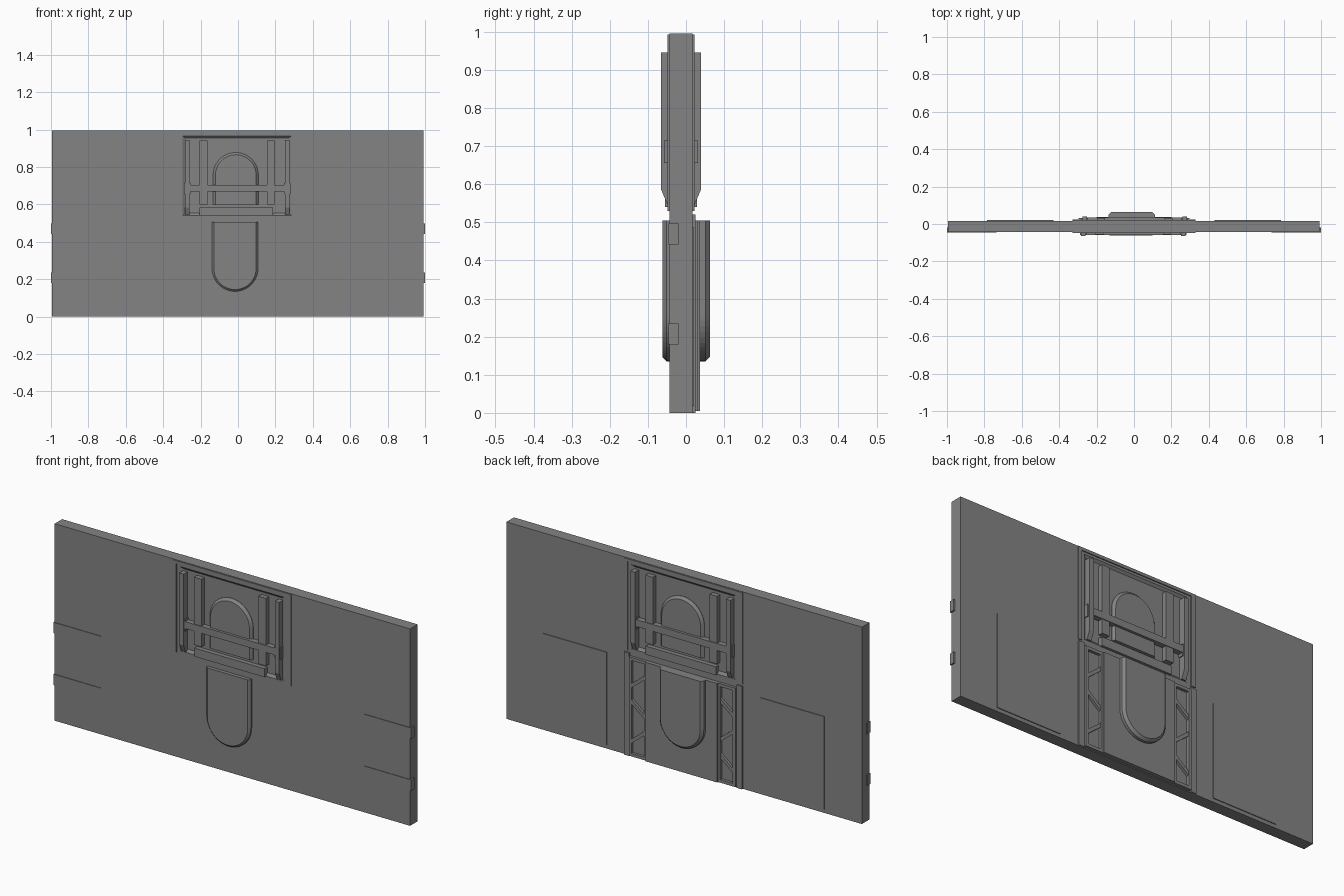
import bpy, bmesh, math
from mathutils import Vector

if "Cube" in bpy.data.objects:
    bpy.data.objects.remove(bpy.data.objects["Cube"])

grey = bpy.data.materials.new("wall grey")
grey.diffuse_color = (0.23, 0.23, 0.23, 1)
grey.use_nodes = True
grey.node_tree.nodes["Principled BSDF"].inputs["Base Color"].default_value = grey.diffuse_color
FRONT, BACK = -0.043, 0.017


def loft(name, ring_a, ring_b, back=False):
    """Closed solid between two matching rings; back=True turns it to the rear side."""
    def place(p):
        return Vector((-p[0], FRONT + BACK - p[1], p[2])) if back else Vector(p)
    bm = bmesh.new()
    a = [bm.verts.new(place(p)) for p in ring_a]
    b = [bm.verts.new(place(p)) for p in ring_b]
    bm.faces.new(a)
    bm.faces.new(b[::-1])
    n = len(a)
    for i in range(n):
        j = (i + 1) % n
        bm.faces.new((a[j], a[i], b[i], b[j]))
    bmesh.ops.recalc_face_normals(bm, faces=bm.faces)
    mesh = bpy.data.meshes.new(name)
    bm.to_mesh(mesh)
    bm.free()
    mesh.materials.append(grey)
    obj = bpy.data.objects.new(name, mesh)
    bpy.context.collection.objects.link(obj)
    return obj


def rect(x0, x1, z0, z1, y):
    return [(x0, y, z0), (x1, y, z0), (x1, y, z1), (x0, y, z1)]


def box(name, x0, x1, y0, y1, z0, z1, back=False):
    return loft(name, rect(x0, x1, z0, z1, y0), rect(x0, x1, z0, z1, y1), back)


def tongue(cx, r, z_flat, z_round, y, sign, n=24):
    """Half-round outline: flat edge at z_flat, arc centred at z_round."""
    pts = [(cx - r, y, z_flat), (cx + r, y, z_flat)]
    for i in range(n + 1):
        t = math.pi * i / n
        pts.append((cx + r * math.cos(t), y, z_round + sign * r * math.sin(t)))
    return pts


def rounded_plate(name, cx, r, z_flat, z_round, sign, y0, y1, chamfer, back=False):
    """Half-round plate with a chamfered outer rim."""
    ym = y1 + chamfer
    loft(name, tongue(cx, r, z_flat, z_round, y0, sign),
         tongue(cx, r, z_flat, z_round, ym, sign), back)
    loft(name + "_rim", tongue(cx, r, z_flat, z_round, ym, sign),
         tongue(cx, r - chamfer, z_flat, z_round, y1, sign), back)


# Main slab
slab = box("wall_slab", -0.995, 0.992, FRONT, BACK, 0, 0.995)

# Upper mechanism on both sides, set in a shallow sloped recess
for back in (False, True):
    tag = "back_" if back else "front_"
    cutter = loft(tag + "recess_cutter", rect(-0.315, 0.305, 0.525, 0.98, -0.055),
                  rect(-0.28, 0.27, 0.555, 0.955, -0.033), back)
    cutter.hide_render = True
    cutter.hide_viewport = True
    mod = slab.modifiers.new(tag + "recess", "BOOLEAN")
    mod.operation = "DIFFERENCE"
    mod.object = cutter

    # Thin raised frame around the recess
    for x0, x1, z0, z1, part in ((-0.33, -0.312, 0.53, 0.993, "left"),
                                 (0.305, 0.33, 0.53, 0.993, "right"),
                                 (-0.33, 0.33, 0.978, 0.993, "top")):
        box(tag + part + "_frame", x0, x1, -0.048, -0.04, z0, z1, back)

    # Outer rods with tapered feet, and inner rods
    for s in (-1, 1):
        c = s * 0.267 - 0.004
        side = [(-0.03, 0.545), (-0.048, 0.545), (-0.065, 0.585),
                (-0.065, 0.945), (-0.03, 0.945)]
        loft(tag + "outer_rod", [(c - 0.012, y, z) for y, z in side],
             [(c + 0.012, y, z) for y, z in side], back)
        c = s * 0.18 - 0.005
        box(tag + "inner_rod", c - 0.021, c + 0.021, -0.057, -0.03, 0.6, 0.942, back)
        c = s * 0.267 - 0.004
        box(tag + "rod_clip", c - 0.017, c + 0.017, -0.058, -0.03, 0.655, 0.715, back)

    # Crossbar, sill and arched plate
    box(tag + "crossbar", -0.275, 0.27, -0.06, -0.03, 0.67, 0.705, back)
    box(tag + "sill", -0.205, 0.187, -0.055, -0.03, 0.54, 0.583, back)
    rounded_plate(tag + "arch", -0.012, 0.121, 0.6, 0.757, 1, -0.03, -0.047, 0.012, back)

# Lower half-round plates
rounded_plate("front_tongue", -0.016, 0.123, 0.505, 0.258, -1, -0.04, -0.061, 0.01)
rounded_plate("back_tongue", 0.012, 0.123, 0.505, 0.258, -1, -0.04, -0.089, 0.012, True)

# Rear base plate carrying the tongue
box("rear_base_plate", -0.2, 0.2, 0.01, 0.037, 0.005, 0.505)

# Rear lattice columns
for s in (-1, 1):
    def strip(name, a, b, y, z0, z1):
        box(name, min(s * a, s * b), max(s * a, s * b), 0.01, y, z0, z1)
    strip("outer_strip", 0.3, 0.33, 0.025, 0.0, 0.52)
    strip("outer_post", 0.283, 0.298, 0.031, 0.005, 0.505)
    strip("inner_post", 0.2, 0.213, 0.031, 0.005, 0.505)
    for z in (0.005, 0.49):
        strip("lattice_end", 0.21, 0.285, 0.031, z, z + 0.015)
    for i, z in enumerate((0.07, 0.21, 0.35)):
        d = 0.06 if i % 2 else -0.06
        z0, z1 = (z, z + 0.06) if d > 0 else (z + 0.06, z)
        bar = [(0.21, z0), (0.285, z1), (0.285, z1 + 0.022), (0.21, z0 + 0.022)]
        loft("lattice_brace", [(s * x, 0.01, q) for x, q in bar],
             [(s * x, 0.03, q) for x, q in bar])

    # Thin rear door panels
    strip("rear_panel", 0.43, 0.787, 0.021, 0.018, 0.488)

    # Front end rails and end clips
    for z in (0.18, 0.442):
        a, b = sorted((s * 0.735, s * 1.0))
        box("end_rail", a, b, -0.046, -0.03, z, z + 0.055)
        a, b = sorted((s * 0.98, s * 1.0))
        box("end_clip", a, b, -0.046, -0.02, z, z + 0.055)
